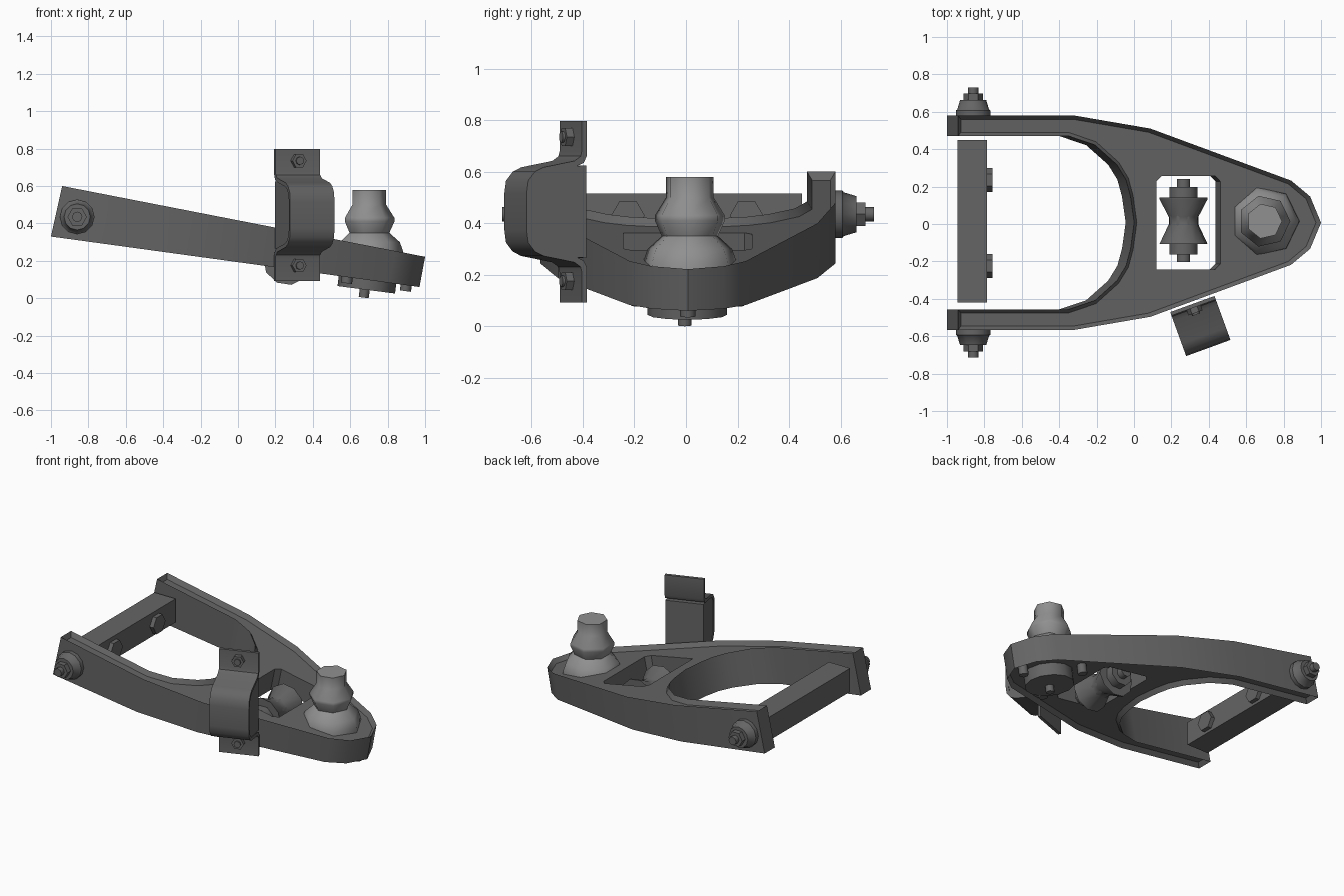
import bpy, bmesh, math
from mathutils import Vector, Matrix

if "Cube" in bpy.data.objects:
    bpy.data.objects.remove(bpy.data.objects["Cube"])

YC = 0.007  # centre line of the arm


def material(name, v):
    m = bpy.data.materials.new(name)
    m.diffuse_color = (v, v, v, 1)
    m.use_nodes = True
    m.node_tree.nodes["Principled BSDF"].inputs["Base Color"].default_value = m.diffuse_color
    return m


DARK = material("dark_steel", 0.13)
LIGHT = material("joint_grey", 0.28)


def finish(name, bm, mat=DARK, smooth=35):
    bmesh.ops.recalc_face_normals(bm, faces=bm.faces)
    me = bpy.data.meshes.new(name)
    bm.to_mesh(me)
    bm.free()
    me.materials.append(mat)
    ob = bpy.data.objects.new(name, me)
    bpy.context.collection.objects.link(ob)
    if smooth:
        bpy.ops.object.select_all(action='DESELECT')
        ob.select_set(True)
        bpy.context.view_layer.objects.active = ob
        bpy.ops.object.shade_smooth_by_angle(angle=math.radians(smooth))
    return ob


def lathe(name, prof, n, loc, axis=(0, 0, 1), phase=0.0, mat=DARK, smooth=50):
    """Turn (radius, height) points around an axis, with flat end caps."""
    bm = bmesh.new()
    mx = Matrix.Translation(loc) @ Vector(axis).to_track_quat('Z', 'Y').to_matrix().to_4x4()
    rings = []
    for r, h in prof:
        rings.append([bm.verts.new(mx @ Vector((r * math.cos(phase + 2 * math.pi * i / n),
                                                r * math.sin(phase + 2 * math.pi * i / n), h)))
                      for i in range(n)])
    for a, b in zip(rings, rings[1:]):
        for i in range(n):
            j = (i + 1) % n
            bm.faces.new((a[i], a[j], b[j], b[i]))
    bm.faces.new(rings[0])
    bm.faces.new(rings[-1])
    return finish(name, bm, mat, smooth)


def prism(pts, place, t0, t1):
    """Extrude an outline between two levels of a placing function."""
    bm = bmesh.new()
    a = [bm.verts.new(place(p, q, t0)) for p, q in pts]
    b = [bm.verts.new(place(p, q, t1)) for p, q in pts]
    for i in range(len(pts)):
        j = (i + 1) % len(pts)
        bm.faces.new((a[i], a[j], b[j], b[i]))
    caps = [bm.faces.new(a), bm.faces.new(b)]
    bmesh.ops.recalc_face_normals(bm, faces=bm.faces)
    return bm, caps


# Sloped, tapering space of the arm: t=0 underside, t=1 top
def arm_space(u, y, t):
    xb, xt = -1 + (u + 1) * 0.985, -0.94 + (u + 1) * 0.97
    lo = Vector((xb, y + YC, 0.33 - 0.137 * (xb + 1)))
    hi = Vector((xt, y + YC, 0.60 - 0.195 * (xt + 0.94)))
    return lo.lerp(hi, t)


# Forked arm with recessed faces
outer = [(-1, .573), (-.36, .573), (.06, .503), (.835, .225), (.94, .14), (1, 0)]
inner = [(-.03, 0), (-.05, .14), (-.075, .23), (-.125, .31), (-.245, .415), (-.39, .463), (-1, .463)]
half = inner[1:] + outer[:-1]
outline = [inner[0]] + half + [outer[-1]] + [(x, -y) for x, y in reversed(half)]
bm, caps = prism(outline, arm_space, 0, 1)
for f in caps:
    bmesh.ops.inset_region(bm, faces=[f], thickness=0.02, depth=-0.03, use_even_offset=True)
arm = finish("control_arm", bm, smooth=40)

# Window through the arm
x0, x1, w, c = .098, .452, .25, .03
win = [(x0, -w), (x1 - c, -w), (x1, -w + c), (x1, w - c), (x1 - c, w), (x0 + c, w), (x0, w - c)]
cutter = finish("window_cutter", prism(win, arm_space, -0.4, 1.4)[0], smooth=0)
cutter.hide_render = True
mod = arm.modifiers.new("window", 'BOOLEAN')
mod.operation, mod.solver, mod.object = 'DIFFERENCE', 'EXACT', cutter
arm.modifiers.move(len(arm.modifiers) - 1, 0)
bpy.context.view_layer.objects.active = arm
bpy.ops.object.modifier_apply(modifier=mod.name)
bpy.data.objects.remove(cutter)

# Pivot bar between the fork ends
bar = [(-.945, .355), (-.785, .355), (-.785, .515), (-.945, .515)]
finish("pivot_bar", prism(bar, lambda x, z, y: Vector((x, y, z)), -.42, .45)[0])
for y in (-.225, .235):
    lathe("bar_bolt", [(.065, 0), (.065, .03)], 6, (-.787, y, .43), (1, 0, 0))

# Fork end bushings, nuts and studs
for s in (-1, 1):
    base = (-.86, YC + s * .565, .435)
    d = (0, s, 0)
    lathe("pivot_bushing", [(.093, 0), (.093, .035), (.085, .04), (.07, .09)], 12, base, d)
    lathe("pivot_nut", [(.052, .08), (.052, .125)], 6, base, d)
    lathe("pivot_stud", [(.028, .1), (.028, .157)], 8, base, d)

# Spool bushing in the window
sp = (.265, .018, .2)
lathe("spool_bushing", [(.13, -.125), (.08, -.02), (.08, .02), (.13, .115), (.13, .125)],
      10, sp, (0, 1, 0), .15)
lathe("spool_sleeve", [(.08, -.18), (.08, .18)], 8, sp, (0, 1, 0), math.pi / 8)
lathe("spool_pin", [(.038, -.222), (.038, .222)], 8, sp, (0, 1, 0), math.pi / 8)

# Ball joint above the arm
lathe("ball_joint", [(.188, .215), (.186, .25), (.168, .3), (.112, .35), (.139, .41),
                     (.139, .43), (.095, .5), (.095, .58)], 7, (.697, .015, 0),
      (0, 0, 1), math.pi, LIGHT, 55)

# Ball joint plate and fasteners under the arm
tilt = Vector((-.13, 0, -1)).normalized()
lathe("joint_plate", [(.155, -.08), (.155, .035)], 12, (.69, .005, .08), tilt)
lathe("plate_bolt", [(.027, -.02), (.027, .055)], 8, (.679, -.005, .058), tilt)
for x, y, z in ((.9, 0, .078), (.585, .19, .12), (.585, -.19, .12)):
    lathe("rivet", [(.03, -.03), (.03, .04)], 8, (x, y + YC, z), tilt)

# Clamp space on the side of the arm: d outwards, z up, w along the edge
ang = math.radians(20)
along = Vector((math.cos(ang), math.sin(ang), 0))
out = Vector((math.sin(ang), -math.cos(ang), 0))
mid = Vector((.312, -.428, 0))


def clamp_space(d, z, t):
    return mid + out * d + along * t + Vector((0, 0, z))


# Strap with mounting tabs, mirrored about its middle height
ZM = .445
up_out = [(.25, .07), (.243, .12), (.215, .155), (.18, .172), (.05, .197), (.025, .215), (.02, .235), (.02, .352)]
up_in = [(0, .352), (0, .215), (.012, .19), (.04, .177), (.17, .152), (.2, .138), (.223, .11), (.23, .07)]
prof = up_out + up_in + [(d, -h) for d, h in reversed(up_in)] + [(d, -h) for d, h in reversed(up_out)]
finish("clamp_strap", prism([(d, h + ZM) for d, h in prof], clamp_space, -.126, .126)[0])

# Rubber block inside the strap
blk = [(0, .18)] + up_in[3:]
blk = blk + [(d, -h) for d, h in reversed(blk)]
finish("clamp_block", prism([(d, h + ZM) for d, h in blk], clamp_space, -.122, .122)[0])

# Strap bolts
for z in (.735, .175):
    lathe("clamp_bolt", [(.04, .0), (.04, .04)], 6, clamp_space(.01, z, 0), out)
    lathe("clamp_stud", [(.022, .0), (.022, .05)], 8, clamp_space(.01, z, 0), out)
